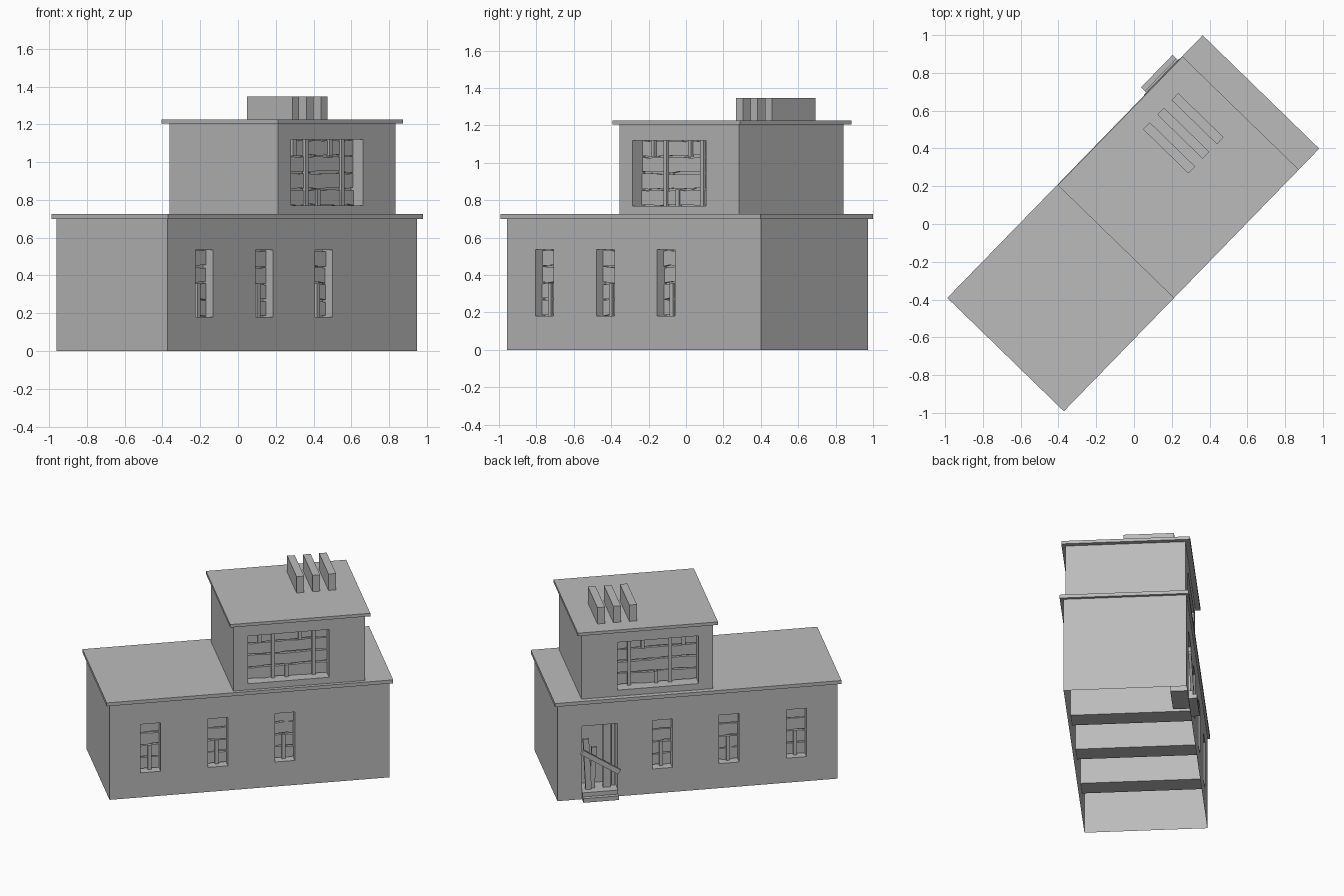
import bpy, bmesh, math, random
from mathutils import Matrix, Vector

random.seed(4)
cube = bpy.data.objects.get("Cube")
if cube:
    bpy.data.objects.remove(cube)

grey = bpy.data.materials.new("concrete_grey")
grey.use_nodes = True
colour = (0.5, 0.5, 0.5, 1)
grey.diffuse_color = colour
grey.node_tree.nodes["Principled BSDF"].inputs["Base Color"].default_value = colour

# The building stands diagonally: local x runs along it, local -y is the windowed front
TURN = Matrix.Rotation(math.radians(45.8), 4, 'Z')


def add_box(bm, lo, hi, tilt=0.0):
    """Box between two corners, optionally tilted in the wall plane."""
    lo, hi = Vector(lo), Vector(hi)
    size = hi - lo
    m = (Matrix.Translation((lo + hi) / 2) @ Matrix.Rotation(tilt, 4, 'Y')
         @ Matrix.Diagonal((*size, 1)))
    bmesh.ops.create_cube(bm, size=1, matrix=m)


def finish(name, bm):
    mesh = bpy.data.meshes.new(name)
    bm.to_mesh(mesh)
    bm.free()
    mesh.materials.append(grey)
    obj = bpy.data.objects.new(name, mesh)
    obj.matrix_world = TURN
    bpy.context.collection.objects.link(obj)
    return obj


def box(name, lo, hi, tilt=0.0):
    bm = bmesh.new()
    add_box(bm, lo, hi, tilt)
    return finish(name, bm)


def storey(name, lo, hi, openings):
    """Shell with openings cut through it and no floor."""
    body = box(name, lo, hi)
    cutters = []
    for i, (a, b) in enumerate(openings):
        cutter = box("cutter", a, b)
        cutter.hide_render = True
        mod = body.modifiers.new("opening", 'BOOLEAN')
        mod.operation, mod.solver, mod.object = 'DIFFERENCE', 'EXACT', cutter
        cutters.append(cutter)
    bpy.context.view_layer.update()
    graph = bpy.context.evaluated_depsgraph_get()
    mesh = bpy.data.meshes.new_from_object(body.evaluated_get(graph))
    body.modifiers.clear()
    body.data = mesh
    for cutter in cutters:
        bpy.data.objects.remove(cutter)
    bm = bmesh.new()
    bm.from_mesh(mesh)
    floor = [f for f in bm.faces if f.calc_center_median().z < lo[2] + 0.001]
    bmesh.ops.delete(bm, geom=floor, context='FACES')
    bm.to_mesh(mesh)
    bm.free()


def jagged_board(bm, x0, x1, z0, z1, y, thick):
    """Horizontal board whose long edges are slightly splintered."""
    steps = max(2, round((x1 - x0) / 0.045))
    top = [(x0 + (x1 - x0) * i / steps, z1 - random.uniform(0, 0.009)) for i in range(steps + 1)]
    low = [(x, z0 + random.uniform(0, 0.009)) for x, z in reversed(top)]
    face = bm.faces.new([bm.verts.new((x, y, z)) for x, z in top + low])
    made = bmesh.ops.extrude_face_region(bm, geom=[face])["geom"]
    moved = [v for v in made if isinstance(v, bmesh.types.BMVert)]
    bmesh.ops.translate(bm, verts=moved, vec=(0, thick, 0))


def boarded_window(name, x0, x1, z0, z1, wall_y, depth, upright_count):
    """Stacked splintered boards, uprights and a backing sheet, set into an opening."""
    inward = -1 if wall_y > 0 else 1
    y = wall_y + inward * depth
    bm = bmesh.new()
    rows = 4
    h = (z1 - z0) / rows
    for r in range(rows):
        shift = random.uniform(0, 0.006) * inward
        jagged_board(bm, x0, x1, z0 + r * h, z0 + (r + 1) * h, y + shift, 0.02 * inward)
    back = sorted((y + inward * 0.024, y + inward * 0.03))
    add_box(bm, (x0, back[0], z0), (x1, back[1], z1))
    front = sorted((y - inward * 0.01, y + inward * 0.01))
    for i in range(upright_count):
        x = x0 + (x1 - x0) * (i + 1) / (upright_count + 1)
        # short uprights alternate between the upper and lower rows
        a, b = [(z0, z1), (z0, z0 + h), (z1 - h, z1)][(i + upright_count // 2) % 3]
        if upright_count == 1:
            a, b = z0, z0 + 2 * h
        add_box(bm, (x - 0.012, front[0], a), (x + 0.012, front[1], b))
    bmesh.ops.recalc_face_normals(bm, faces=bm.faces)
    finish(name, bm)


# Lower storey: three through-windows and a shallow doorway at the back
slots = [(-0.735, -0.60), (-0.28, -0.145), (0.173, 0.308)]
door = ((0.545, 0.30, 0.06), (0.785, 0.6, 0.535))
cuts = [((a, -0.6, 0.18), (b, 0.6, 0.535)) for a, b in slots] + [door]
storey("lower_storey", (-0.946, -0.40, 0), (0.95, 0.42, 0.705), cuts)
box("lower_roof", (-0.97, -0.425, 0.70), (0.97, 0.436, 0.725))

# Upper storey with one wide through-window
storey("upper_storey", (-0.108, -0.40, 0.72), (0.784, 0.40, 1.208),
       [((-0.01, -0.6, 0.77), (0.54, 0.6, 1.12))])
box("upper_roof", (-0.134, -0.425, 1.205), (0.815, 0.433, 1.227))

# Boarded windows on both long sides
for i, (a, b) in enumerate(slots):
    boarded_window(f"front_window_{i + 1}", a, b, 0.18, 0.535, -0.40, 0.05, 1)
    boarded_window(f"back_window_{i + 1}", a, b, 0.18, 0.535, 0.42, 0.05, 1)
boarded_window("upper_front_window", -0.01, 0.54, 0.77, 1.12, -0.40, 0.07, 5)
boarded_window("upper_back_window", -0.01, 0.54, 0.77, 1.12, 0.40, 0.07, 5)

# Roof vents
for i in range(3):
    x = 0.393 + i * 0.108
    box(f"roof_vent_{i + 1}", (x, -0.02, 1.225), (x + 0.051, 0.315, 1.347))

# Doorstep and leaning door planks
box("lower_step", (0.545, 0.42, 0), (0.785, 0.478, 0.03))
box("upper_step", (0.545, 0.415, 0.03), (0.785, 0.45, 0.06))
box("door_plank_left", (0.725, 0.385, 0.06), (0.765, 0.405, 0.43), 0.05)
box("door_plank_middle", (0.685, 0.37, 0.06), (0.72, 0.39, 0.36), -0.05)
box("door_plank_right", (0.585, 0.37, 0.06), (0.635, 0.39, 0.53))
box("door_plank_edge", (0.55, 0.35, 0.06), (0.575, 0.365, 0.53))
box("door_plank_cross", (0.51, 0.42, 0.25), (0.81, 0.44, 0.285), -0.58)
